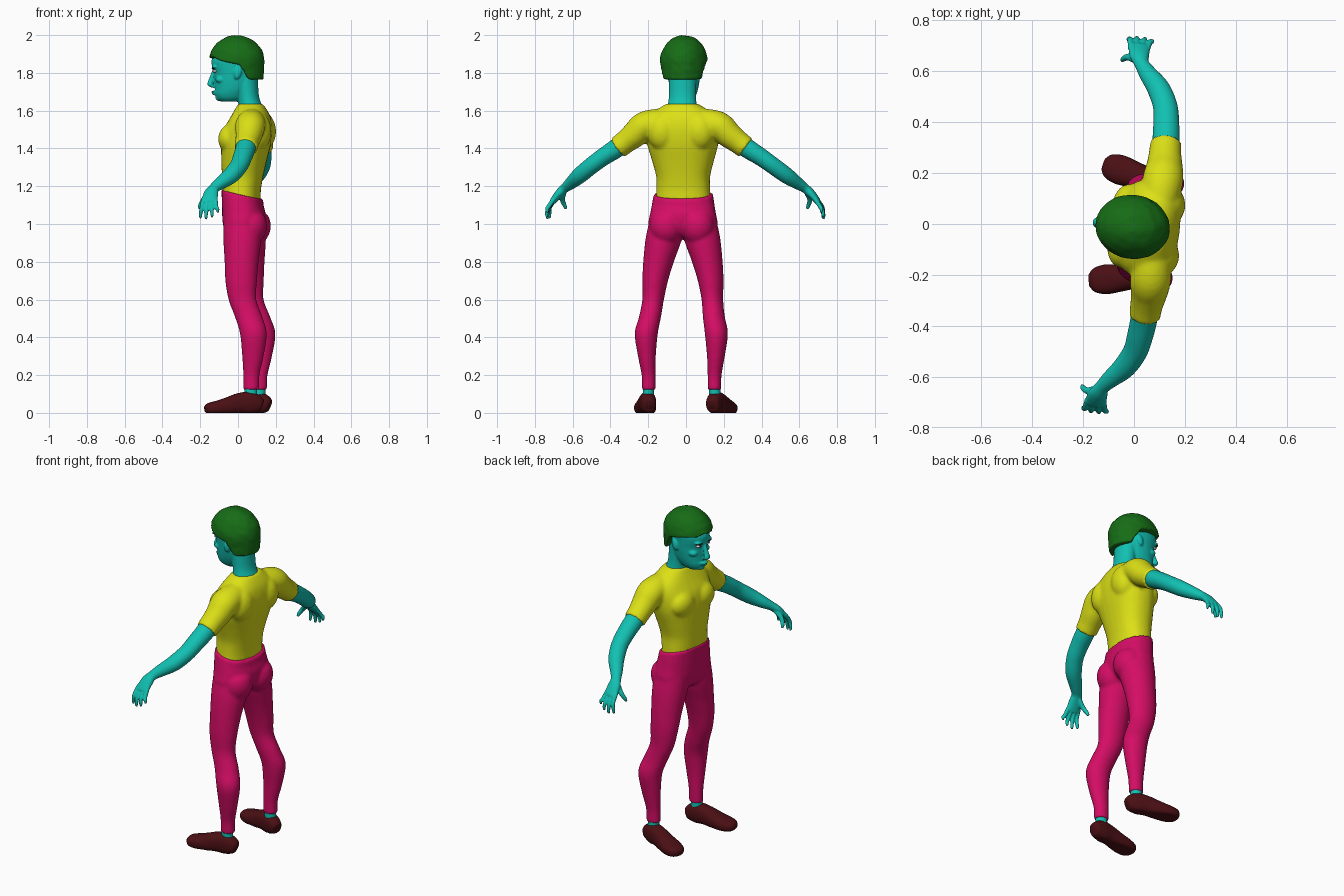
import bpy, bmesh, math
from mathutils import Vector, Matrix, noise

TURN = math.radians(-7)      # the whole figure is turned slightly
SHIFT = (0, -0.012, 0)


def material(name, rgb):
    m = bpy.data.materials.new(name)
    m.diffuse_color = (*rgb, 1)
    return m


SKIN = material("skin", (0.006, 0.53, 0.45))
SHIRT = material("shirt", (0.72, 0.75, 0.008))
PANTS = material("pants", (0.66, 0.004, 0.13))
HAIR = material("hair", (0.008, 0.15, 0.008))
SHOE = material("shoe", (0.07, 0.005, 0.007))
WHITE = material("eye_white", (0.7, 0.6, 0.6))
DARK = material("eye_dark", (0.01, 0.01, 0.01))


def catmull(pts, steps=5):
    out = []
    p = [pts[0]] + list(pts) + [pts[-1]]
    for i in range(1, len(p) - 2):
        for k in range(steps):
            t = k / steps
            out.append([0.5 * (2 * b + (c - a) * t + (2 * a - 5 * b + 4 * c - d) * t * t
                               + (3 * b - a - 3 * c + d) * t ** 3)
                        for a, b, c, d in zip(p[i - 1], p[i], p[i + 1], p[i + 2])])
    return out + [list(pts[-1])]


def tube(bm, pts, ref=(1, 0, 0), flat=False, power=2.0, n=28):
    """Loft elliptical rings through (x, y, z, ra, rb) points."""
    pts = catmull(pts)
    rings = []
    for i, (x, y, z, ra, rb) in enumerate(pts):
        lo, hi = pts[max(i - 1, 0)], pts[min(i + 1, len(pts) - 1)]
        t = Vector((0, 0, 1)) if flat else (Vector(hi[:3]) - Vector(lo[:3])).normalized()
        a = Vector(ref)
        a = (a - t * a.dot(t)).normalized()
        b = t.cross(a)
        ring = []
        for k in range(n):
            c, s = math.cos(math.tau * k / n), math.sin(math.tau * k / n)
            c = math.copysign(abs(c) ** (2 / power), c)
            s = math.copysign(abs(s) ** (2 / power), s)
            ring.append(bm.verts.new(Vector((x, y, z)) + a * c * ra + b * s * rb))
        rings.append(ring)
    for r, q in zip(rings, rings[1:]):
        for k in range(n):
            bm.faces.new((r[k], r[(k + 1) % n], q[(k + 1) % n], q[k]))
    bm.faces.new(rings[0][::-1])
    bm.faces.new(rings[-1])


def column(bm, rows, power=2.3):
    """Stack of level rings given as (z, front x, back x, half width)."""
    tube(bm, [((f + b) / 2, 0, z, (b - f) / 2, w) for z, f, b, w in rows], flat=True, power=power)


def blob(bm, centre, radii, tilt=0):
    m = Matrix.Translation(centre) @ Matrix.Rotation(tilt, 4, 'Y') @ Matrix.Diagonal((*radii, 1))
    return bmesh.ops.create_uvsphere(bm, u_segments=32, v_segments=20, radius=1, matrix=m)["verts"]


def finish(name, bm, mat, mirror=True, voxel=0, smooth=3):
    bmesh.ops.recalc_face_normals(bm, faces=bm.faces)
    me = bpy.data.meshes.new(name)
    bm.to_mesh(me)
    bm.free()
    for p in me.polygons:
        p.use_smooth = True
    me.materials.append(mat)
    ob = bpy.data.objects.new(name, me)
    bpy.context.collection.objects.link(ob)
    ob.rotation_euler.z = TURN
    ob.location = SHIFT
    if mirror:
        m = ob.modifiers.new("mirror", 'MIRROR')
        m.use_axis = (False, True, False)
        m.use_mirror_merge = False
    if voxel:
        r = ob.modifiers.new("fuse", 'REMESH')
        r.mode, r.voxel_size, r.use_smooth_shade = 'VOXEL', voxel, True
        s = ob.modifiers.new("soften", 'SMOOTH')
        s.factor, s.iterations = 0.5, smooth
    return ob


# Shirt: torso, chest, shoulder blades and sleeves
bm = bmesh.new()
column(bm, [(1.125, -.076, .118, .146), (1.18, -.08, .12, .143), (1.25, -.083, .132, .143),
            (1.33, -.086, .15, .163), (1.42, -.086, .172, .188), (1.50, -.072, .18, .195),
            (1.56, -.04, .172, .185), (1.60, -.018, .155, .14), (1.637, .002, .13, .085)])
blob(bm, (-.035, .08, 1.45), (.06, .085, .075))
blob(bm, (.12, .1, 1.49), (.07, .08, .1))
tube(bm, [(.085, .06, 1.54, .06, .07), (.087, .13, 1.535, .075, .075), (.09, .2, 1.518, .08, .076),
          (.09, .25, 1.474, .072, .07), (.086, .3, 1.435, .064, .062), (.084, .342, 1.403, .062, .06)])
finish("shirt", bm, SHIRT, voxel=.009, smooth=6)

# Pants: hips, seat and legs, with a sloping waist
bm = bmesh.new()
column(bm, [(1.158, -.086, .132, .157), (1.125, -.084, .134, .163), (1.06, -.082, .145, .174),
            (1.00, -.077, .14, .184), (.95, -.06, .115, .16), (.92, -.03, .07, .1)])
blob(bm, (.08, .083, .99), (.084, .088, .1))
tube(bm, [(.03, .09, 1.02, .095, .088), (.035, .103, .92, .1, .096), (.035, .13, .8, .09, .081),
          (.035, .148, .7, .084, .068), (.043, .158, .6, .074, .057), (.077, .17, .51, .073, .058),
          (.105, .187, .42, .071, .061), (.102, .184, .3, .057, .047),
          (.093, .176, .2, .043, .037), (.092, .175, .122, .042, .036)], flat=True)
for v in bm.verts:
    v.co.z -= .24 * (v.co.x - .02) * min(1, max(0, (v.co.z - 1.04) / .08))
finish("pants", bm, PANTS, voxel=.009, smooth=4)

# Ankles
bm = bmesh.new()
tube(bm, [(.09, .177, .17, .034, .03), (.09, .177, .1, .034, .03), (.085, .177, .05, .04, .034)], flat=True)
finish("ankles", bm, SKIN)

# Shoes: lofted heel to toe, flattened on the ground and turned out
bm = bmesh.new()
tube(bm, [(.152, 0, .042, .02, .02), (.14, 0, .045, .04, .035), (.09, 0, .052, .06, .044),
          (.03, 0, .05, .055, .046), (-.03, 0, .036, .047, .053), (-.09, 0, .026, .038, .058),
          (-.135, 0, .022, .03, .046), (-.155, 0, .02, .014, .022)], ref=(0, 0, 1), power=2.4)
turn = Matrix.Translation((.09, .18, 0)) @ Matrix.Rotation(math.radians(-12), 4, 'Z') @ Matrix.Translation((-.09, 0, 0))
for v in bm.verts:
    v.co.z = max(v.co.z, 0)
    v.co = turn @ v.co
finish("shoes", bm, SHOE)

# Arms with palm, four fingers and thumb
bm = bmesh.new()
tube(bm, [(.086, .27, 1.46, .052, .052), (.083, .35, 1.4, .053, .051), (.076, .42, 1.355, .051, .047),
          (.064, .485, 1.308, .048, .045), (.03, .55, 1.258, .045, .043), (-.02, .605, 1.216, .035, .033),
          (-.048, .64, 1.19, .029, .025), (-.06, .668, 1.165, .038, .023), (-.066, .7, 1.128, .042, .018),
          (-.067, .71, 1.113, .038, .014)])
tips = [(-.11, .727, 1.03), (-.08, .735, 1.025), (-.048, .735, 1.035), (-.018, .73, 1.06)]
for i, (x, y, z) in enumerate(tips):
    xb = -.098 + .021 * i
    tube(bm, [(xb, .695, 1.135, .012, .012), ((xb + x) / 2, .727, 1.088, .0115, .0115),
              (x, y + .002, z + .02, .0095, .0095), (x, y, z, .006, .006)], n=12)
tube(bm, [(-.065, .652, 1.17, .02, .016), (-.102, .66, 1.13, .014, .014),
          (-.122, .65, 1.098, .011, .011), (-.126, .642, 1.08, .007, .007)], ref=(0, 1, 0), n=12)
finish("arms", bm, SKIN, voxel=.0045, smooth=2)

# Head: neck, skull, nose, lips, chin, brow, cheeks and ears
bm = bmesh.new()
tube(bm, [(.075, 0, 1.57, .068, .09), (.066, 0, 1.625, .062, .078), (.055, 0, 1.68, .056, .072),
          (.045, 0, 1.78, .06, .074)], flat=True)
column(bm, [(1.648, -.09, .0, .03), (1.665, -.112, .03, .05), (1.69, -.122, .055, .064),
            (1.72, -.122, .08, .074), (1.76, -.124, .098, .082), (1.80, -.127, .11, .087),
            (1.83, -.137, .12, .09), (1.87, -.14, .122, .092), (1.93, -.11, .1, .08),
            (1.97, -.05, .05, .04)], power=2.1)
tube(bm, [(-.126, 0, 1.815, .01, .01), (-.142, 0, 1.765, .014, .013), (-.148, 0, 1.738, .015, .021),
          (-.13, 0, 1.722, .012, .016)], flat=True)
blob(bm, (-.122, 0, 1.70), (.02, .028, .006))
blob(bm, (-.12, 0, 1.688), (.02, .024, .006))
blob(bm, (-.1, 0, 1.667), (.02, .026, .016))
blob(bm, (-.118, .035, 1.832), (.018, .03, .009))
blob(bm, (-.085, .048, 1.765), (.03, .026, .02))
blob(bm, (.01, .09, 1.80), (.02, .012, .034), .25)
finish("head", bm, SKIN, voxel=.005, smooth=3)

# Eyes and eyebrows
bm = bmesh.new()
blob(bm, (-.115, .037, 1.809), (.014, .016, .008))
finish("eyes", bm, WHITE)
bm = bmesh.new()
blob(bm, (-.124, .036, 1.809), (.007, .006, .006))
blob(bm, (-.127, .036, 1.825), (.01, .022, .004))
finish("pupils_and_eyebrows", bm, DARK)

# Hair: wavy cap with a short fringe and a longer back
bm = bmesh.new()
for v in blob(bm, (0, 0, 0), (1, 1, 1)):
    x, y, z = v.co
    if z < 0:
        r = max(math.hypot(x, y), 1e-6)
        f = min(1.7 * r, 1 + .06 * z) / r
        x, y = x * f, y * f
    wave = 1 + .035 * noise.noise(Vector((x * 3, y * 3, z * 6)))
    p = Vector((x * .148, y * .126, z * .138)) * wave + Vector((-.007, 0, 1.861))
    back = min(1, max(0, (p.x - .035) / .025))
    fringe = 1.885 - .22 * (p.x + .15) + .006 * math.sin(p.y * 70)
    p.z = max(p.z, fringe * (1 - back) + 1.765 * back)
    v.co = p
finish("hair", bm, HAIR, mirror=False, voxel=.006, smooth=2)
